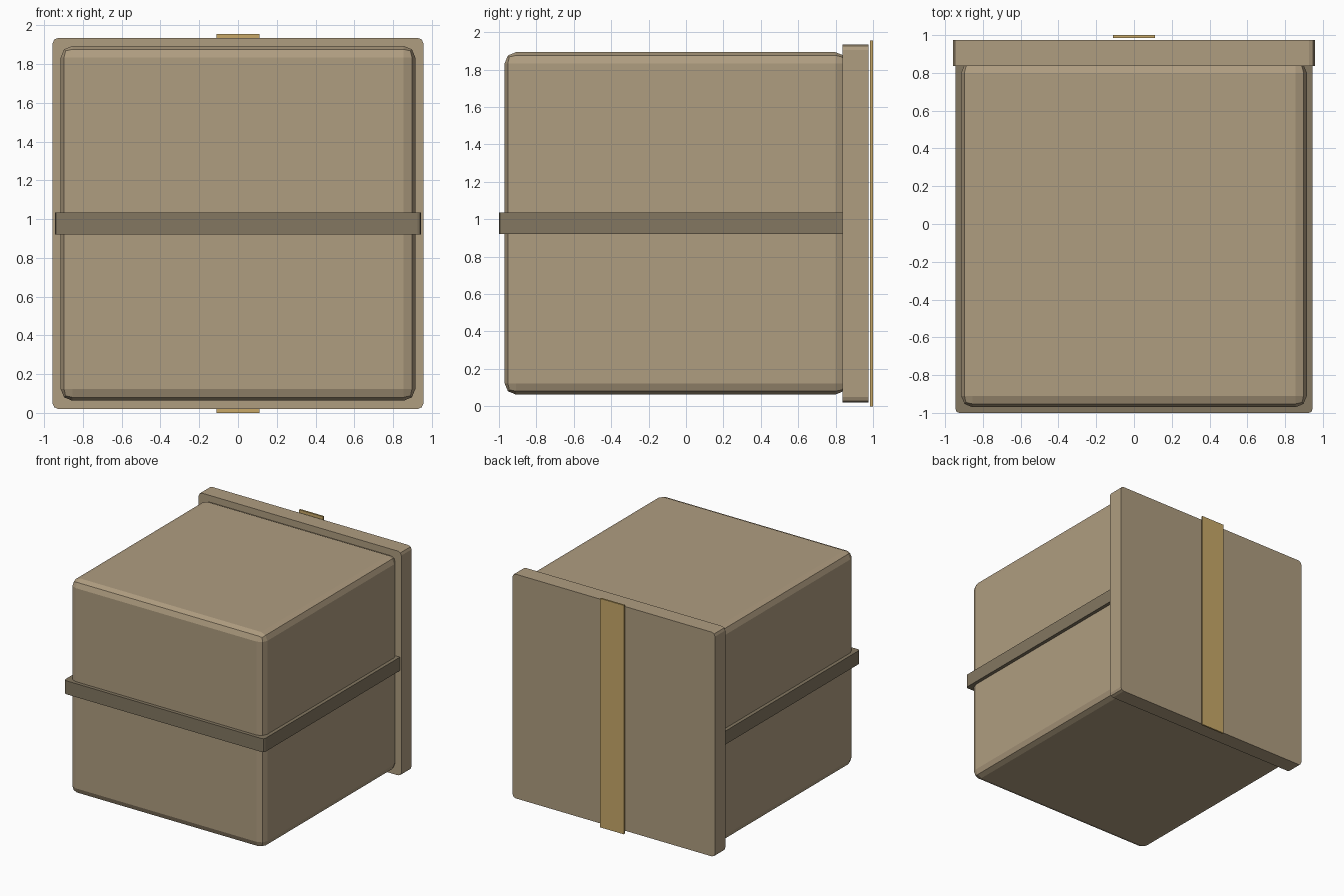
import bpy
import bmesh
from mathutils import Vector

cube = bpy.data.objects.get("Cube")
if cube:
    bpy.data.objects.remove(cube, do_unlink=True)


def material(name, rgb):
    mat = bpy.data.materials.new(name)
    mat.use_nodes = True
    mat.diffuse_color = (*rgb, 1)
    mat.node_tree.nodes["Principled BSDF"].inputs["Base Color"].default_value = (*rgb, 1)
    return mat


def box(name, low, high, mat, bevel=0, axis=None):
    """Box between two corners; bevels all edges, or only those along one axis."""
    low, high = Vector(low), Vector(high)
    middle, size = (low + high) / 2, high - low
    bm = bmesh.new()
    bmesh.ops.create_cube(bm, size=1)
    for v in bm.verts:
        v.co = v.co * size
    if bevel:
        edges = [e for e in bm.edges if axis is None
                 or abs(e.verts[0].co[axis] - e.verts[1].co[axis]) > bevel]
        bmesh.ops.bevel(bm, geom=edges, offset=bevel, offset_type='OFFSET',
                        segments=2, profile=0.5, affect='EDGES')
    mesh = bpy.data.meshes.new(name)
    bm.to_mesh(mesh)
    bm.free()
    mesh.materials.append(mat)
    obj = bpy.data.objects.new(name, mesh)
    obj.location = middle
    bpy.context.collection.objects.link(obj)
    return obj


cardboard = material("cardboard", (0.43, 0.337, 0.216))
dark_cardboard = material("dark cardboard", (0.227, 0.184, 0.119))
tape = material("golden tape", (0.578, 0.397, 0.141))

# Rounded carton body
box("carton_body", (-0.915, -0.97, 0.063), (0.915, 0.86, 1.893), cardboard, 0.06)
# Strap around the middle, rounded at its upright corners
box("middle_band", (-0.945, -1, 0.92), (0.945, 0.89, 1.035), dark_cardboard, 0.02, 2)
# Lid on the rear, rounded at its four corners
box("rear_lid", (-0.957, 0.837, 0.02), (0.957, 0.975, 1.935), cardboard, 0.03, 1)
# Tape strip down the rear
box("tape_strip", (-0.112, 0.985, 0), (0.112, 1, 1.955), tape)
